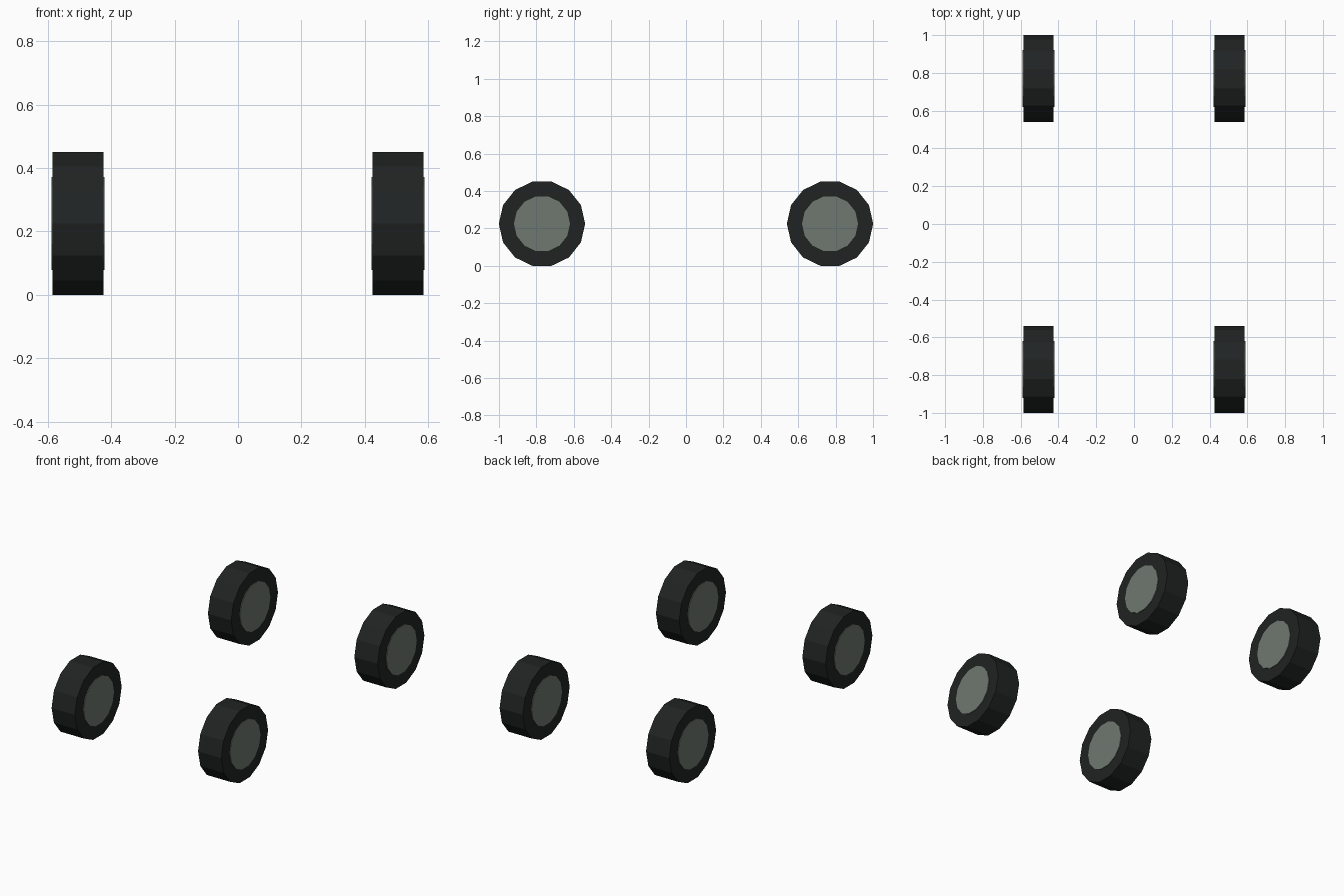
import bpy
import math

if "Cube" in bpy.data.objects:
    bpy.data.objects.remove(bpy.data.objects["Cube"])

RUBBER = (0.015, 0.017, 0.017, 1)
METAL = (0.16, 0.19, 0.165, 1)


def material(name, colour):
    mat = bpy.data.materials.new(name)
    mat.diffuse_color = colour
    mat.use_nodes = True
    mat.node_tree.nodes["Principled BSDF"].inputs["Base Color"].default_value = mat.diffuse_color
    return mat


def disc(name, x, y, radius, width, mat):
    # 14-sided cylinder along x, with a flat resting on the ground
    bpy.ops.mesh.primitive_cylinder_add(
        vertices=14, radius=radius, depth=width, location=(x, y, 0.225),
        rotation=(math.pi / 2, 0, math.pi / 2))
    ob = bpy.context.object
    ob.name = name
    ob.data.materials.append(mat)
    # corner points forward/back
    ob.rotation_euler = (0, math.pi / 2, 0)
    return ob


rubber = material("rubber", RUBBER)
metal = material("hub_metal", METAL)

# Four wheels: tyre plus slightly wider hub showing on both faces
for end, y in (("front", -0.77), ("rear", 0.77)):
    for side, x in (("left", -0.505), ("right", 0.505)):
        disc(f"{end}_{side}_tyre", x, y, 0.2308, 0.16, rubber)
        disc(f"{end}_{side}_hub", x, y, 0.15, 0.168, metal)
